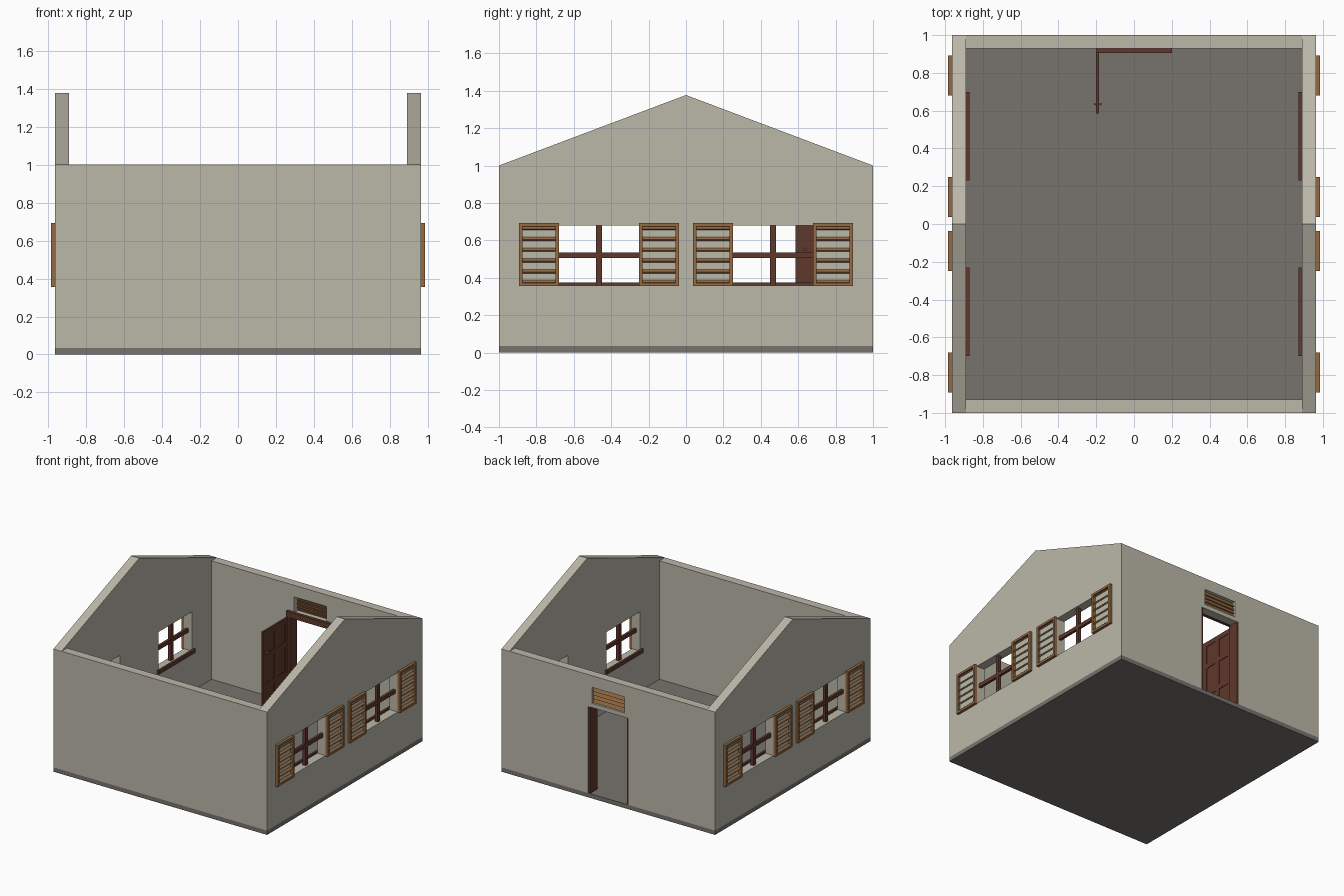
import bpy, bmesh, math
from mathutils import Matrix, Vector

if "Cube" in bpy.data.objects:
    bpy.data.objects.remove(bpy.data.objects["Cube"])


def mat(name, rgb):
    m = bpy.data.materials.new(name)
    m.diffuse_color = (*rgb, 1)
    m.use_nodes = True
    m.node_tree.nodes["Principled BSDF"].inputs["Base Color"].default_value = m.diffuse_color
    return m


PLASTER = mat("plaster", (0.50, 0.475, 0.395))
STONE = mat("stone_base", (0.185, 0.173, 0.155))
DARK = mat("dark_wood", (0.115, 0.040, 0.025))
LIGHT = mat("light_wood", (0.30, 0.145, 0.055))
BRASS = mat("brass", (0.55, 0.36, 0.08))


def finish(name, bm, material):
    bmesh.ops.recalc_face_normals(bm, faces=bm.faces)
    me = bpy.data.meshes.new(name)
    bm.to_mesh(me)
    bm.free()
    ob = bpy.data.objects.new(name, me)
    bpy.context.collection.objects.link(ob)
    me.materials.append(material)
    return ob


def add_box(bm, x, y, z, tilt=0, axis='Y'):
    """Box from (min, max) ranges, optionally tilted about its centre."""
    lo, hi = Vector((x[0], y[0], z[0])), Vector((x[1], y[1], z[1]))
    m = (Matrix.Translation((lo + hi) / 2) @ Matrix.Rotation(tilt, 4, axis)
         @ Matrix.Diagonal((*(hi - lo), 1)))
    bmesh.ops.create_cube(bm, size=1, matrix=m)


def boxes(name, material, *ranges):
    bm = bmesh.new()
    for r in ranges:
        add_box(bm, *r)
    return finish(name, bm, material)


HX, IX, IY, Z0 = 0.963, 0.89, 0.93, 0.035   # outer x, inner x, inner y, base top

# stone base and floor
boxes("base_slab", STONE, ((-HX, HX), (-1, 1), (0, Z0)))

# walls: gabled profile extruded along x, then hollowed and cut
bm = bmesh.new()
profile = [(-1, Z0), (1, Z0), (1, 1), (0, 1.377), (-1, 1)]
face = bm.faces.new([bm.verts.new((-HX, y, z)) for y, z in profile])
ext = bmesh.ops.extrude_face_region(bm, geom=[face])
bmesh.ops.translate(bm, vec=(2 * HX, 0, 0),
                    verts=[v for v in ext["geom"] if isinstance(v, bmesh.types.BMVert)])
walls = finish("walls", bm, PLASTER)

cuts = [
    ((-IX, IX), (-IY, IY), (-0.2, 1.2)),           # room
    ((-IX, IX), (-1.2, 1.2), (1.0, 1.6)),          # open top above long walls
    ((-1.2, 1.2), (-0.68, -0.25), (0.36, 0.68)),   # window pairs
    ((-1.2, 1.2), (0.25, 0.68), (0.36, 0.68)),
    ((-0.182, 0.182), (0.8, 1.2), (-0.1, 0.74)),   # doorway
    ((-0.145, 0.145), (0.8, 1.2), (0.775, 0.905)), # vent above door
]
bpy.context.view_layer.objects.active = walls
for c in cuts:
    cutter = boxes("cutter", PLASTER, c)
    cutter.hide_render = True
    mod = walls.modifiers.new("cut", 'BOOLEAN')
    mod.operation, mod.solver, mod.object = 'DIFFERENCE', 'EXACT', cutter
    bpy.ops.object.modifier_apply(modifier=mod.name)
    bpy.data.objects.remove(cutter)


def span(s, a, b):
    return tuple(sorted((s * a, s * b)))


# windows: crossbars, inner sill and louvred shutters
for s in (-1, 1):
    for yc in (-0.465, 0.465):
        boxes("window_crossbars", DARK,
              (span(s, 0.92, 0.945), (yc - 0.016, yc + 0.016), (0.36, 0.68)),
              (span(s, 0.922, 0.943), (yc - 0.215, yc + 0.215), (0.505, 0.536)))
        boxes("window_sill", DARK,
              (span(s, 0.872, IX), (yc - 0.235, yc + 0.235), (0.345, 0.376)))
        for side in (-1, 1):
            c = yc + side * 0.321
            y0, y1 = c - 0.106, c + 0.106
            fx = span(s, HX, 0.985)
            parts = [(fx, (y0, y0 + 0.018), (0.355, 0.692)),
                     (fx, (y1 - 0.018, y1), (0.355, 0.692)),
                     (fx, (y0 + 0.018, y1 - 0.018), (0.355, 0.373)),
                     (fx, (y0 + 0.018, y1 - 0.018), (0.674, 0.692))]
            for i in range(6):
                z = 0.377 + i * 0.0576
                parts.append((span(s, 0.963, 0.984), (y0 + 0.018, y1 - 0.018),
                              (z - 0.005, z + 0.005), s * math.radians(40)))
            boxes("shutter", LIGHT, *parts)

# door frame with inner head beam
boxes("door_frame", DARK,
      ((-0.182, -0.165), (0.905, 0.998), (Z0, 0.74)),
      ((0.165, 0.182), (0.905, 0.998), (Z0, 0.74)),
      ((-0.2, 0.2), (0.905, 0.93), (0.738, 0.785)))

# open door leaf with stiles, rails and thin recessed panel core
leaf = [((-0.196, -0.188), (0.585, 0.915), (0.04, 0.738))]
for y in (0.585, 0.73, 0.875):
    leaf.append(((-0.2, -0.184), (y, y + 0.04), (0.04, 0.738)))
for z in (0.04, 0.27, 0.51, 0.698):
    for y in (0.625, 0.77):
        leaf.append(((-0.2, -0.184), (y, y + 0.105), (z, z + 0.04)))
boxes("door_leaf", DARK, *leaf)

# door knobs
for x in (-0.206, -0.178):
    bm = bmesh.new()
    bmesh.ops.create_uvsphere(bm, u_segments=8, v_segments=6, radius=0.007,
                              matrix=Matrix.Translation((x, 0.635, 0.553)))
    finish("door_knob", bm, BRASS)

# louvred vent slats above the door
boxes("vent_slats", LIGHT,
      *[((-0.145, 0.145), (0.974, 0.982), (z - 0.02, z + 0.02), math.radians(25), 'X')
        for z in (0.795, 0.825, 0.855, 0.885)])
